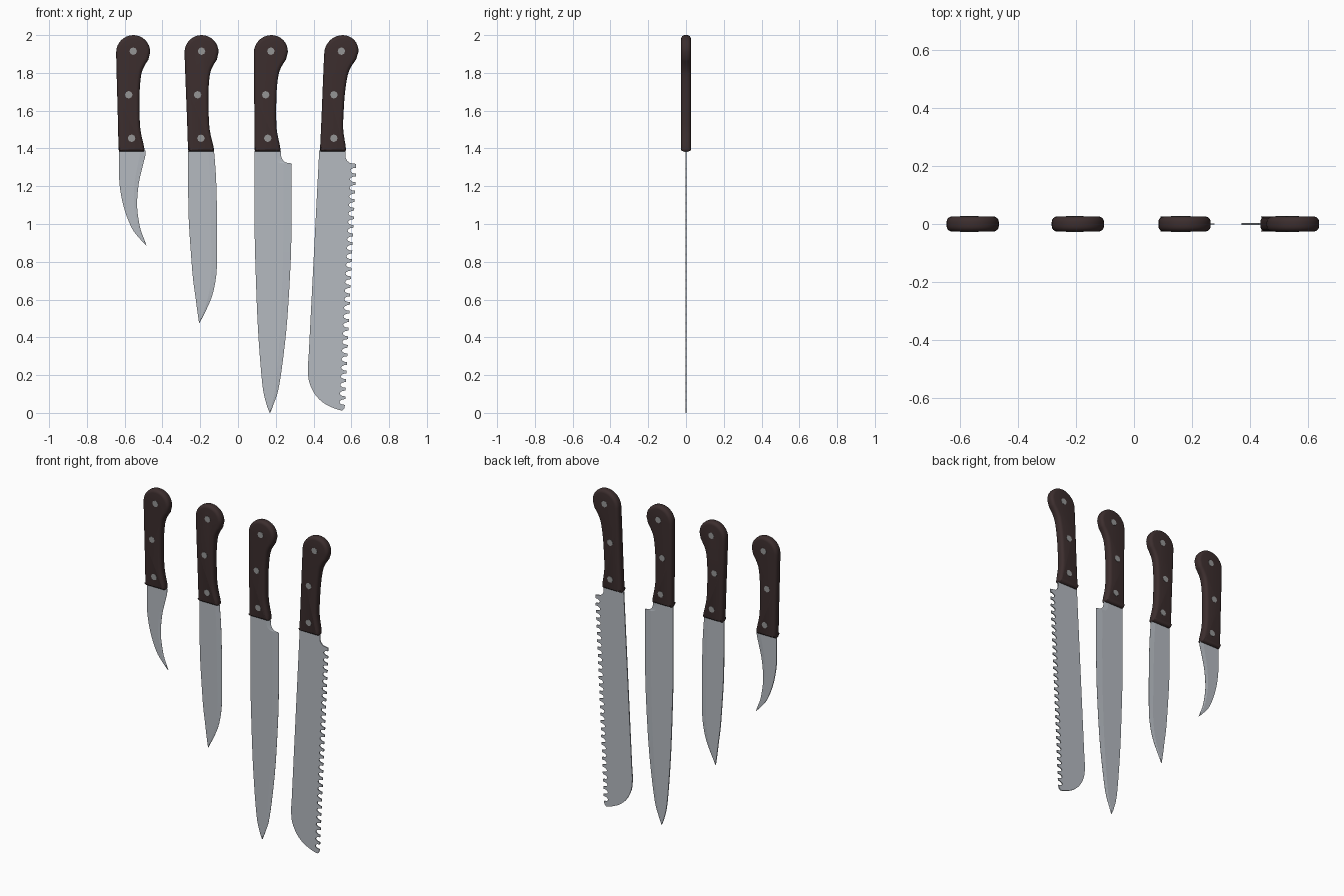
import bpy, bmesh, math
from mathutils import Vector

if "Cube" in bpy.data.objects:
    bpy.data.objects.remove(bpy.data.objects["Cube"])


def material(name, rgb):
    m = bpy.data.materials.new(name)
    m.use_nodes = True
    m.diffuse_color = (*rgb, 1)
    m.node_tree.nodes["Principled BSDF"].inputs["Base Color"].default_value = (*rgb, 1)
    return m


WOOD = material("dark_wood", (0.045, 0.027, 0.027))
STEEL = material("blade_steel", (0.46, 0.49, 0.53))
RIVET = material("rivet_metal", (0.3, 0.3, 0.3))


def finish(bm, name, mat, smooth=None):
    bmesh.ops.recalc_face_normals(bm, faces=bm.faces)
    mesh = bpy.data.meshes.new(name)
    bm.to_mesh(mesh)
    bm.free()
    mesh.materials.append(mat)
    obj = bpy.data.objects.new(name, mesh)
    bpy.context.collection.objects.link(obj)
    if smooth:
        bpy.ops.object.select_all(action="DESELECT")
        obj.select_set(True)
        bpy.context.view_layer.objects.active = obj
        bpy.ops.object.shade_smooth_by_angle(angle=math.radians(smooth))
    return obj


def spline(pts, steps=4):
    """Smooth curve through the points, in any dimension."""
    p = [Vector(q) for q in pts]
    p = [p[0]] + p + [p[-1]]
    out = []
    for a, b, c, d in zip(p, p[1:], p[2:], p[3:]):
        for i in range(steps):
            t = i / steps
            out.append(0.5 * (2 * b + (c - a) * t + (2 * a - 5 * b + 4 * c - d) * t**2
                              + (3 * b - a - 3 * c + d) * t**3))
    return out + [p[-1]]


def plate(outline, half):
    """Outline in x and z, extruded along y; returns the bmesh."""
    bm = bmesh.new()
    face = bm.faces.new([bm.verts.new((x, -half, z)) for x, z in outline])
    ext = bmesh.ops.extrude_face_region(bm, geom=[face])
    moved = [v for v in ext["geom"] if isinstance(v, bmesh.types.BMVert)]
    bmesh.ops.translate(bm, verts=moved, vec=(0, 2 * half, 0))
    return bm


# Handle profile: round pommel, narrow grip, flared foot
POMMEL_Z, POMMEL_R = 1.91, 0.09
left = spline([(-0.064, 1.383), (-0.071, 1.395), (-0.075, 1.5), (-0.079, 1.61), (-0.085, 1.76), (-0.089, 1.87)])
arc = [(POMMEL_R * math.cos(a), POMMEL_Z + POMMEL_R * math.sin(a))
       for a in (math.pi * (1 - i / 16) for i in range(17))]
right = spline([(0.081, 1.87), (0.058, 1.832), (0.044, 1.79), (0.037, 1.71), (0.037, 1.61),
                (0.043, 1.5), (0.065, 1.4), (0.058, 1.383)])
PROFILE = [tuple(p) for p in left] + arc + [tuple(p) for p in right]
RIVETS = [(0, 1.915), (-0.021, 1.684), (-0.003, 1.454)]


def handle(label, cx, lean):
    def place(x, z):
        return cx + x + lean * (POMMEL_Z - z), z

    bm = plate([place(*p) for p in PROFILE], 0.026)
    rim = [e for e in bm.edges if abs(e.verts[0].co.y - e.verts[1].co.y) < 1e-4]
    bmesh.ops.bevel(bm, geom=rim, offset=0.019, segments=4, profile=0.5,
                    affect="EDGES", clamp_overlap=False)
    finish(bm, label + "_handle", WOOD, 50)

    # Rivets run right through the handle
    bm = bmesh.new()
    for p in RIVETS:
        x, z = place(*p)
        ring = [(x + 0.02 * math.cos(k * math.pi / 4), z + 0.02 * math.sin(k * math.pi / 4))
                for k in range(8)]
        part = plate(ring, 0.0275)
        temp = bpy.data.meshes.new("rivet_part")
        part.to_mesh(temp)
        part.free()
        bm.from_mesh(temp)
        bpy.data.meshes.remove(temp)
    finish(bm, label + "_rivets", RIVET)


HALF = 0.003


def ground_blade(label, rows):
    """Rows of (z, spine x, edge x): flat body with a ground cutting edge."""
    bm = bmesh.new()
    loops = []
    for z, a, b in spline(rows, 5):
        g = a + (b - a) * 0.78
        section = [(a, -HALF), (g, -HALF), (b, -0.0004), (b, 0.0004), (g, HALF), (a, HALF)]
        loops.append([bm.verts.new((x, y, z)) for x, y in section])
    for lo, hi in zip(loops, loops[1:]):
        for k in range(6):
            j = (k + 1) % 6
            bm.faces.new((lo[k], lo[j], hi[j], hi[k]))
    bm.faces.new(loops[0])
    bm.faces.new(loops[-1])
    finish(bm, label + "_blade", STEEL)


# Four knives: handle position and lean
for label, cx, lean in (("paring", -0.555, -0.0115), ("utility", -0.193, 0),
                        ("chef", 0.174, -0.029), ("bread", 0.547, -0.08)):
    handle(label, cx, lean)

# Curved short blade
ground_blade("paring", [(1.39, -0.629, -0.49), (1.36, -0.629, -0.491), (1.316, -0.629, -0.502),
                        (1.21, -0.627, -0.526), (1.09, -0.605, -0.534), (0.98, -0.563, -0.518),
                        (0.92, -0.518, -0.497), (0.885, -0.485, -0.484)])
# Medium blade with clipped point
ground_blade("utility", [(1.39, -0.264, -0.127), (1.24, -0.264, -0.116), (1.03, -0.261, -0.111),
                         (0.8, -0.246, -0.111), (0.7, -0.237, -0.119), (0.62, -0.226, -0.137),
                         (0.55, -0.217, -0.166), (0.475, -0.206, -0.204)])
# Long blade with a heel notch
ground_blade("chef", [(1.39, 0.088, 0.226), (1.35, 0.088, 0.231), (1.327, 0.088, 0.25),
                      (1.32, 0.088, 0.282), (1.3, 0.088, 0.283), (1.2, 0.088, 0.283),
                      (0.97, 0.088, 0.283), (0.76, 0.093, 0.277), (0.44, 0.106, 0.256),
                      (0.15, 0.129, 0.219), (0.045, 0.151, 0.188), (0, 0.168, 0.17)])

# Serrated blade: heel notch, scalloped edge, rounded end
outline = [(0.568, 1.39), (0.57, 1.35), (0.577, 1.335), (0.592, 1.323), (0.626, 1.318)]
TEETH = 28
top, bottom = Vector((0.626, 1.305)), Vector((0.566, 0.035))
for i in range(TEETH):
    for k in range(7):
        a = math.pi * k / 6
        t = (i + 0.5 - 0.34 * math.cos(a)) / TEETH
        p = top.lerp(bottom, t)
        outline.append((p.x - 0.03 * math.sin(a), p.y))
outline += [(0.563, 0.025), (0.552, 0.013)]
end = spline([(0.545, 0.013), (0.51, 0.024), (0.457, 0.05), (0.41, 0.095), (0.378, 0.16),
              (0.37, 0.23), (0.374, 0.3)])
outline += [tuple(p) for p in end] + [(0.43, 1.39)]
finish(plate(outline, HALF), "bread_blade", STEEL)
